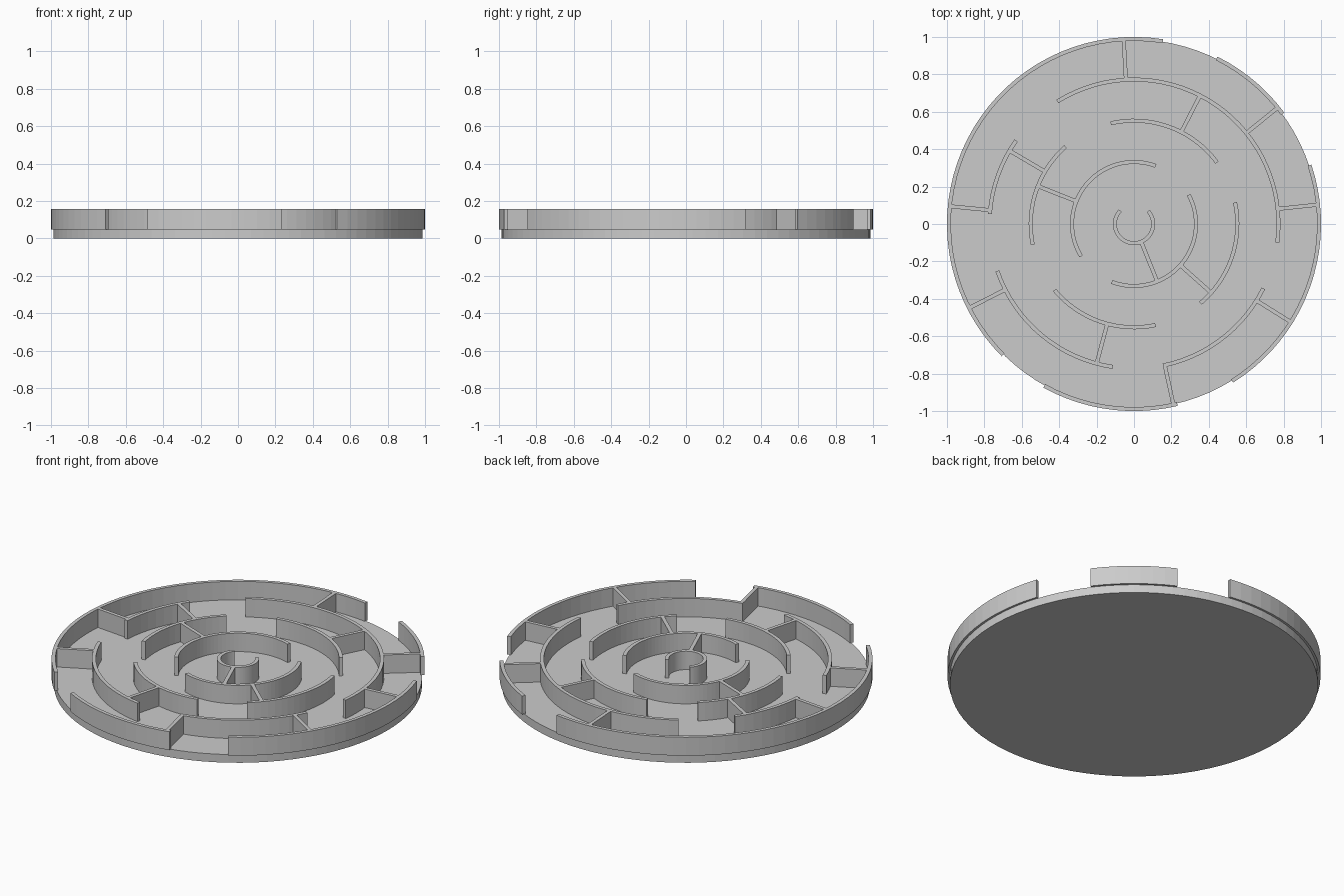
import bpy
import bmesh
from math import radians, cos, sin, ceil

if "Cube" in bpy.data.objects:
    bpy.data.objects.remove(bpy.data.objects["Cube"])

FLOOR, TOP, THICK = 0.048, 0.157, 0.021

grey = bpy.data.materials.new("light_grey")
grey.use_nodes = True
grey.diffuse_color = (0.6, 0.6, 0.6, 1)
grey.node_tree.nodes["Principled BSDF"].inputs["Base Color"].default_value = (0.6, 0.6, 0.6, 1)


def finish(bm, name):
    bmesh.ops.recalc_face_normals(bm, faces=bm.faces)
    mesh = bpy.data.meshes.new(name)
    bm.to_mesh(mesh)
    bm.free()
    mesh.materials.append(grey)
    obj = bpy.data.objects.new(name, mesh)
    bpy.context.collection.objects.link(obj)
    return obj


def prism(name, outline, low, high):
    """Extrude a closed strip, given as pairs of inner and outer points."""
    bm = bmesh.new()
    rows = [[bm.verts.new((p[0], p[1], z)) for p, z in
             ((a, low), (b, low), (b, high), (a, high))] for a, b in outline]
    for r, s in zip(rows, rows[1:]):
        for i in range(4):
            j = (i + 1) % 4
            bm.faces.new((r[i], r[j], s[j], s[i]))
    bm.faces.new(rows[0])
    bm.faces.new(rows[-1])
    return finish(bm, name)


def polar(r, deg):
    return r * cos(radians(deg)), r * sin(radians(deg))


def arc_wall(name, outer, start, end):
    n = max(2, ceil((end - start) / 4))
    angles = [start + (end - start) * i / n for i in range(n + 1)]
    prism(name, [(polar(outer - THICK, a), polar(outer, a)) for a in angles], FLOOR, TOP)


def radial_wall(name, inner, outer, deg):
    c, s = cos(radians(deg)), sin(radians(deg))
    h = THICK / 2
    prism(name, [((r * c + h * s, r * s - h * c), (r * c - h * s, r * s + h * c))
                 for r in (inner, outer)], FLOOR, TOP)


# Round base plate
bm = bmesh.new()
bmesh.ops.create_cone(bm, cap_ends=True, segments=90, radius1=0.987, radius2=0.987, depth=FLOOR)
bmesh.ops.translate(bm, verts=bm.verts, vec=(0, 0, FLOOR / 2))
finish(bm, "base_plate")

# Curved walls: outer radius of each ring, with start and end angles
RINGS = [1.0, 0.783, 0.563, 0.342, 0.113]
ARCS = [
    [(36.5, 63.5), (81, 225), (241, 283.5), (302, 378.5)],
    [(-7.5, 122), (144.7, 176), (199, 261.5), (281.6, 333.5)],
    [(36.5, 103), (131.5, 191.5), (219.7, 282), (310, 372)],
    [(69.5, 211.5), (249, 388)],
    [(136, 402)],
]
for k, (radius, arcs) in enumerate(zip(RINGS, ARCS)):
    for i, (a, b) in enumerate(arcs):
        arc_wall(f"ring_{k + 1}_wall_{i + 1}", radius, a, b)

# Straight dividers between neighbouring rings, outermost gap first
DIVIDERS = [
    [6, 39, 93.2, 174.5, 207, 282.3, 328],
    [62.8, 149.5, 255],
    [158.5, 318.3],
    [292],
]
for k, angles in enumerate(DIVIDERS):
    for i, a in enumerate(angles):
        radial_wall(f"divider_{k + 1}_{i + 1}", RINGS[k + 1] - 0.003,
                    RINGS[k] - THICK + 0.003, a)
